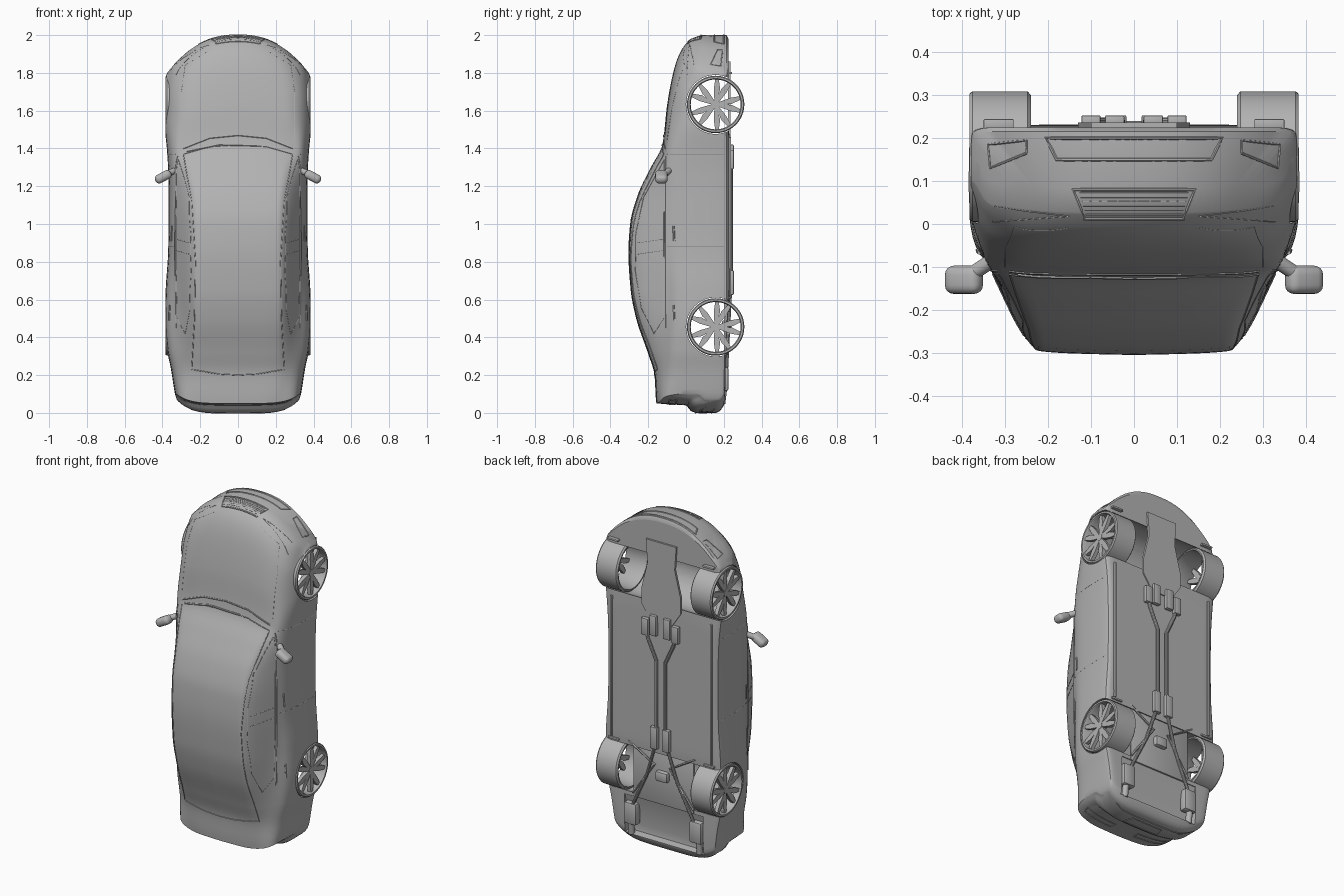
import bpy, bmesh, math
from mathutils import Vector, Matrix
from mathutils.bvhtree import BVHTree

cube = bpy.data.objects.get("Cube")
if cube:
    bpy.data.objects.remove(cube)

grey = bpy.data.materials.new("plain grey")
grey.use_nodes = True
grey.diffuse_color = (0.45, 0.45, 0.45, 1)
grey.node_tree.nodes["Principled BSDF"].inputs["Base Color"].default_value = grey.diffuse_color


def add(name, data):
    data.materials.append(grey)
    ob = bpy.data.objects.new(name, data)
    bpy.context.scene.collection.objects.link(ob)
    return ob


def from_bm(name, bm):
    bmesh.ops.recalc_face_normals(bm, faces=bm.faces)
    me = bpy.data.meshes.new(name)
    bm.to_mesh(me)
    return add(name, me)


def box(name, centre, size, bevel=0.004, turn=0, segments=2):
    bm = bmesh.new()
    m = Matrix.Translation(centre) @ Matrix.Rotation(turn, 4, 'Y') @ Matrix.Diagonal((*size, 1))
    bmesh.ops.create_cube(bm, size=1, matrix=m)
    bmesh.ops.bevel(bm, geom=bm.edges[:], offset=bevel, segments=segments, affect='EDGES', profile=0.5)
    return from_bm(name, bm)


def prism(name, outline, lo, hi, place):
    """Extrude a flat outline between two depths; place maps (u, v, depth) to space."""
    bm = bmesh.new()
    rings = [[bm.verts.new(place(u, v, d)) for u, v in outline] for d in (lo, hi)]
    bm.faces.new(rings[0])
    bm.faces.new(rings[1][::-1])
    n = len(outline)
    for i in range(n):
        j = (i + 1) % n
        bm.faces.new((rings[0][i], rings[0][j], rings[1][j], rings[1][i]))
    return from_bm(name, bm)


def tube(name, pts, radius, sides=1):
    cu = bpy.data.curves.new(name, 'CURVE')
    cu.dimensions = '3D'
    cu.bevel_depth, cu.bevel_resolution, cu.use_fill_caps = radius, sides, True
    sp = cu.splines.new('POLY')
    sp.points.add(len(pts) - 1)
    for p, q in zip(sp.points, pts):
        p.co = (*q, 1)
    return add(name, cu)


def monotone(xs, ys, x):
    """Smooth interpolation without overshoot."""
    d = [(b - a) / (q - p) for a, b, p, q in zip(ys, ys[1:], xs, xs[1:])]
    m = [d[0]] + [2 * a * b / (a + b) if a * b > 0 else 0 for a, b in zip(d, d[1:])] + [d[-1]]
    i = max(k for k in range(len(xs) - 1) if xs[k] <= x or k == 0)
    h = xs[i + 1] - xs[i]
    t = (x - xs[i]) / h
    return (ys[i] * (1 + 2 * t) * (1 - t) ** 2 + h * m[i] * t * (1 - t) ** 2
            + ys[i + 1] * t * t * (3 - 2 * t) + h * m[i + 1] * t * t * (t - 1))


# Body stations, tail to nose: height, half width, roof, roof edge x, belt x, belt, floor
stations = [
    (0, .32, .05, .2, .29, .06, .16), (.01, .325, .025, .2, .295, .035, .18),
    (.04, .333, 0, .2, .3, .01, .2), (.05, .335, -.157, .21, .3, -.125, .205),
    (.2, .355, -.167, .23, .305, -.115, .21), (.32, .375, -.203, .235, .315, -.115, .21),
    (.5, .387, -.264, .24, .325, -.11, .22), (.65, .383, -.293, .245, .33, -.105, .23),
    (.85, .37, -.305, .245, .335, -.105, .23), (1, .367, -.296, .245, .335, -.105, .23),
    (1.15, .367, -.257, .25, .335, -.105, .23), (1.3, .369, -.186, .27, .337, -.108, .23),
    (1.42, .374, -.125, .285, .338, -.1, .23), (1.63, .387, -.1, .285, .34, -.06, .225),
    (1.8, .387, -.068, .28, .34, -.03, .225), (1.9, .386, -.035, .27, .34, .005, .225),
    (1.98, .38, .025, .26, .34, .04, .225), (2, .375, .08, .26, .34, .09, .215)]
cols = list(zip(*stations))


def section(s):
    w, top, xr, xb, yb, bot = [monotone(cols[0], c, s) for c in cols[1:]]
    pts = [(0, top), (xr * .4, top + .002), (xr * .75, top + .005), (xr, top + .012), (xb, yb),
           (w - .01, yb + .06), (w, .07), (w, .19), (w - .008, bot), (w * .7, bot),
           (w * .35, bot), (0, bot)]
    low, out = top, []
    for x, y in pts:
        low = max(low, min(y, bot))
        out.append((x, low))
    for _ in range(2):  # round the corners
        cut = [out[0]]
        for (a, b), (c, d) in zip(out, out[1:]):
            cut += [(.75 * a + .25 * c, .75 * b + .25 * d), (.25 * a + .75 * c, .25 * b + .75 * d)]
        out = cut + [out[-1]]
    nose, tail = .2 * max(0, s - 1) ** 1.5, .065 * max(0, 1 - s / .4)
    return [Vector((x, y, s - nose * (x / w) ** 2.4 + tail * (x / w) ** 5)) for x, y in out]


# Body shell: half sections lofted and mirrored, closed at both ends
levels = sorted(set(cols[0]) | {i / 40 for i in range(81)})
bm = bmesh.new()
for side in (1, -1):
    rows = [[bm.verts.new((p.x * side, p.y, p.z)) for p in section(s)] for s in levels]
    n = len(rows[0])
    for a, b in zip(rows, rows[1:]):
        for i in range(n - 1):
            bm.faces.new((a[i], a[i + 1], b[i + 1], b[i]))
    for r in (rows[0], rows[-1]):
        for i in range(n // 2 - 1):
            bm.faces.new((r[i], r[i + 1], r[n - 2 - i], r[n - 1 - i]))
bmesh.ops.remove_doubles(bm, verts=bm.verts, dist=.0002)
bmesh.ops.recalc_face_normals(bm, faces=bm.faces)
skin = BVHTree.FromBMesh(bm)
body = from_bm("body_shell", bm)


def carve(outline, half):
    """Cut a (y, z) outline across the body."""
    cutter = prism("body_cutter", outline, -half, half, lambda u, v, d: (d, u, v))
    cutter.hide_render = True
    mod = body.modifiers.new("carve", 'BOOLEAN')
    mod.operation, mod.solver, mod.object = 'DIFFERENCE', 'EXACT', cutter
    bpy.context.view_layer.objects.active = body
    bpy.ops.object.modifier_apply(modifier=mod.name)
    bpy.data.objects.remove(cutter)


# Wheel tunnels and the recess for the mufflers
axles = {"rear": .455, "front": 1.633}
wheel_y = .157
for z in axles.values():
    arc = [k * math.tau / 64 for k in range(64)]
    carve([(wheel_y + math.cos(a) * .156, z + math.sin(a) * .156) for a in arc], .5)
carve([(.25, .285), (.205, .285), (.16, .1), (.165, .06), (.25, .045)], .26)

# Wheels: open lathed tyre, hub and ten blades in pairs
tyre = [(.24, .143), (.248, .152), (.376, .152), (.383, .147), (.383, .137), (.372, .132), (.24, .136)]
blade = [(.01, -.007), (.085, -.02), (.137, -.01), (.137, .008), (.085, .013), (.01, .007)]
for end, z in axles.items():
    for side, label in ((1, "left"), (-1, "right")):
        bm = bmesh.new()
        vs = [bm.verts.new((x, r, 0)) for x, r in tyre]
        es = [bm.edges.new((vs[i - 1], vs[i])) for i in range(len(vs))]
        bmesh.ops.spin(bm, geom=vs + es, axis=(1, 0, 0), cent=(0, 0, 0), angle=math.tau, steps=48, use_merge=True)
        bmesh.ops.remove_doubles(bm, verts=bm.verts, dist=.0001)
        bmesh.ops.transform(bm, matrix=Matrix.Translation((0, wheel_y, z)) @ Matrix.Diagonal((side, 1, 1, 1)), verts=bm.verts)
        from_bm(f"{end}_{label}_tyre", bm)
        tube(f"{end}_{label}_hub", [(side * .34, wheel_y, z), (side * .376, wheel_y, z)], .02, 4)
        for k in range(10):
            flip = 1 if k % 2 else -1
            a = math.tau * (k // 2) / 5 + .27 * flip
            c, s = math.cos(a), math.sin(a)
            prism(f"{end}_{label}_spoke", blade, .352, .374, lambda u, v, d: (
                side * d, wheel_y + u * c - v * flip * s, z + u * s + v * flip * c))


def drape(name, pts, axis, closed=False, radius=.0025, mirror=True):
    """Lay a thin trim line on the body, aimed along the roof, side, nose or tail."""
    ends = pts + pts[:1] if closed else pts
    for m in ((1, -1) if mirror else (1,)):
        path = []
        for (a, b), (c, d) in zip(ends, ends[1:]):
            steps = max(1, int(math.hypot(c - a, d - b) / .02))
            for i in range(steps + 1):
                u, v = a + (c - a) * i / steps, b + (d - b) * i / steps
                org, way = {"roof": ((u * m, -2, v), (0, 1, 0)), "side": ((2 * m, u, v), (-m, 0, 0)),
                            "nose": ((u * m, v, 4), (0, 0, -1)), "tail": ((u * m, v, -2), (0, 0, 1))}[axis]
                hit = skin.ray_cast(Vector(org), Vector(way))[0]
                if hit and (not path or (hit - path[-1]).length > .001):
                    path.append(hit)
        if len(path) > 1:
            tube(name, path, radius)


# Glass surrounds, roof rails, bonnet and door seams
drape("glass_surround", [(0, 1.42), (.15, 1.41), (.29, 1.37), (.245, 1.12), (.225, .8), (.23, .5), (.245, .23), (.1, .205), (0, .2)], "roof")
drape("cowl_edge", [(0, 1.47), (.15, 1.455), (.29, 1.4)], "roof", radius=.004)
drape("wiper", [(-.27, 1.385), (-.1, 1.42), (.1, 1.415)], "roof", radius=.005, mirror=False)
drape("bonnet_seam", [(.3, 1.44), (.3, 1.7), (.28, 1.84), (.15, 1.92)], "roof", radius=.001)
drape("side_window", [(-.115, 1.34), (-.225, 1.14), (-.265, .95), (-.268, .75), (-.235, .55), (-.17, .42), (-.118, .5)], "side", True, .0018)
for z in (.85, .91):
    drape("window_pillar", [(-.26, z - .01), (-.118, z + .01)], "side", radius=.0018)
drape("belt_moulding", [(-.108, 1.36), (-.108, .45)], "side", radius=.003)
for z in (1.37, .88):
    drape("door_seam", [(-.1, z), (.2, z)], "side", radius=.001)
for z in (.95, .53):
    drape("door_handle", [(-.062, z - .04), (-.066, z + .04)], "side", radius=.006)

# Nose: grilles, intakes and lamps
drape("upper_grille_frame", [(0, .012), (.115, .012), (.142, .08), (0, .08)][::-1], "nose", radius=.004)
for k in range(6):
    drape("grille_slat", [(0, .022 + k * .01), (.112 + k * .003, .022 + k * .01)], "nose", radius=.0012)
drape("lower_grille_frame", [(0, .15), (.18, .15), (.205, .2), (0, .2)], "nose", radius=.004)
drape("side_intake", [(.25, .165), (.335, .13), (.34, .185), (.25, .195)], "nose", True, .003)
drape("headlamp", [(.15, .018), (.25, .03), (.325, .042), (.328, .005)], "nose", True, .0015)

# Tail: lamps and bumper outlines
drape("tail_lamp", [(.08, -.1), (.27, -.09), (.285, -.05), (.08, -.06)], "tail", True, .003)
drape("rear_plate_recess", [(0, .05), (.12, .05), (.1, .11), (0, .11)], "tail", radius=.003)
drape("rear_diffuser", [(0, .135), (.2, .135), (.25, .15)], "tail", radius=.004)

# Underside trays and final drive
tray = [(-.1, 1.86), (.1, 1.86), (.09, 1.72), (.13, 1.56), (.13, 1.47), (.07, 1.38), (-.07, 1.38), (-.13, 1.47), (-.13, 1.56), (-.09, 1.72)]
prism("engine_tray", tray, .222, .236, lambda u, v, d: (u, d, v))
box("rear_floor", (0, .207, .455), (.4, .014, .34))
box("differential", (0, .215, .46), (.08, .05, .06), .012)

# Paired underside parts, skirts, exhausts and mirrors
for side, label in ((1, "left"), (-1, "right")):
    for x, z, h in ((.045, 1.36, .12), (.1, 1.34, .1), (.04, .69, .13)):
        box(f"{label}_exhaust_box", (side * x, .24, z), (.045, .026, h))
    tube(f"{label}_exhaust_pipe", [(side * x, .238, z) for x, z in (
        (.1, 1.33), (.085, 1.27), (.03, 1.15), (.03, .69))], .01, 3)
    tube(f"{label}_rear_pipe", [(side * x, y, z) for x, y, z in (
        (.04, .235, .64), (.1, .225, .45), (.2, .215, .24))], .009, 3)
    tube(f"{label}_rear_brace", [(side * .22, .225, .62), (side * .05, .225, .52), (side * .2, .215, .31)], .007)
    box(f"{label}_muffler", (side * .215, .2, .18), (.08, .05, .13), .012)
    tube(f"{label}_exhaust_tip", [(side * .225, .2, .13), (side * .225, .19, .05)], .018, 4)
    box(f"{label}_side_skirt", (side * .33, .232, 1.04), (.012, .014, .84), .003)
    box(f"{label}_front_flap", (side * .315, .232, 1.8), (.07, .025, .012), .003)
    box(f"{label}_rear_flap", (side * .315, .225, .61), (.07, .025, .012), .003)
    box(f"{label}_mirror", (side * .396, -.13, 1.25), (.092, .066, .048), .021, side * .5, 4)
    tube(f"{label}_mirror_stalk", [(side * .33, -.085, 1.285), (side * .38, -.118, 1.262)], .017, 4)

# Turn curves into meshes and smooth every part
bpy.ops.object.select_all(action='DESELECT')
for ob in bpy.context.scene.objects:
    if ob.type in {'CURVE', 'MESH'}:
        ob.select_set(True)
        bpy.context.view_layer.objects.active = ob
bpy.ops.object.convert(target='MESH')
bpy.ops.object.shade_smooth_by_angle(angle=math.radians(32))
